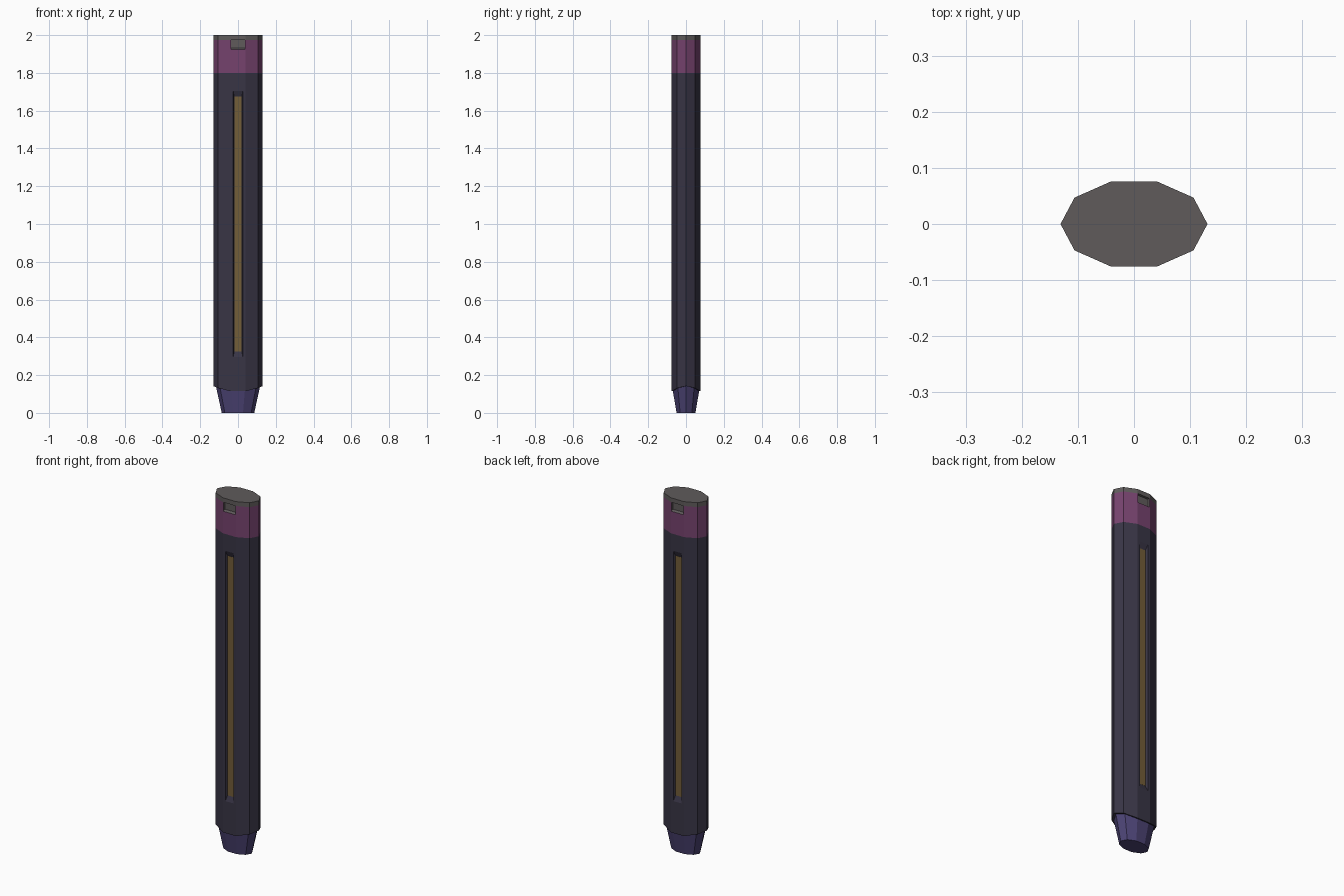
import bpy, bmesh
from math import sin, cos, pi

if "Cube" in bpy.data.objects:
    bpy.data.objects.remove(bpy.data.objects["Cube"])

N = 10
RX, RY = 0.131, 0.08          # ten-sided oval section
FACE_Y = RY * sin(0.4 * pi)   # distance to the flat front and back


def material(name, rgb):
    m = bpy.data.materials.new(name)
    m.diffuse_color = (*rgb, 1)
    m.use_nodes = True
    m.node_tree.nodes["Principled BSDF"].inputs["Base Color"].default_value = m.diffuse_color
    return m


dark = material("dark", (0.04, 0.035, 0.06))
plum = material("plum", (0.18, 0.055, 0.155))
violet = material("violet", (0.07, 0.055, 0.17))
gold = material("gold", (0.17, 0.11, 0.04))
grey = material("dark_grey", (0.115, 0.105, 0.105))


def ring(bm, rx, ry, z):
    """Oval ring; z is a number or a function of the angle."""
    out = []
    for i in range(N):
        a = 2 * pi * i / N
        out.append(bm.verts.new((rx * cos(a), ry * sin(a), z(a) if callable(z) else z)))
    return out


def bridge(bm, lo, hi):
    n = len(lo)
    return [bm.faces.new((lo[i], lo[(i + 1) % n], hi[(i + 1) % n], hi[i])) for i in range(n)]


def recess(bm, face, outer, inner, depth):
    """Sink a pocket into a flat face: outer/inner = (half width, z0, z1)."""
    side = 1 if face.calc_center_median().y > 0 else -1
    loop = list(face.verts)
    cx = sum(v.co.x for v in loop) / 4
    cz = sum(v.co.z for v in loop) / 4
    signs = [(v.co.x > cx, v.co.z > cz) for v in loop]
    bm.faces.remove(face)
    for (w, z0, z1), d in ((outer, 0), (inner, depth)):
        new = [bm.verts.new((w if sx else -w, side * (FACE_Y - d), z1 if sz else z0))
               for sx, sz in signs]
        walls = bridge(bm, loop, new)
        loop = new
    floor = bm.faces.new(loop)
    return walls + [floor]


def finish(bm, name, *mats):
    bmesh.ops.recalc_face_normals(bm, faces=bm.faces)
    me = bpy.data.meshes.new(name)
    bm.to_mesh(me)
    bm.free()
    for m in mats:
        me.materials.append(m)
    ob = bpy.data.objects.new(name, me)
    bpy.context.collection.objects.link(ob)
    return ob


def rim(a):
    return 0.142 - 0.03 * sin(a) ** 2


# Barrel with scalloped lower rim and a long slot front and back
bm = bmesh.new()
neck = ring(bm, 0.112, 0.07, rim)
low = ring(bm, RX, RY, rim)
top = ring(bm, RX, RY, 1.8)
bridge(bm, neck, low)
sides = bridge(bm, low, top)
for i in (2, 7):
    recess(bm, sides[i], (0.026, 0.295, 1.705), (0.02, 0.325, 1.675), 0.012)
finish(bm, "barrel", dark)

# Gold strips lying in the slots
for name, s in (("front_strip", -1), ("back_strip", 1)):
    bm = bmesh.new()
    bmesh.ops.create_cube(bm, size=1)
    for v in bm.verts:
        v.co = (v.co.x * 0.038, s * (FACE_Y - 0.013) + v.co.y * 0.004, 1 + v.co.z * 1.35)
    finish(bm, name, gold)

# Coloured band with a grey notch front and back
bm = bmesh.new()
low = ring(bm, RX, RY, 1.8)
top = ring(bm, RX, RY, 1.975)
sides = bridge(bm, low, top)
for i in (2, 7):
    for f in recess(bm, sides[i], (0.038, 1.925, 1.9749), (0.036, 1.932, 1.974), 0.012):
        f.material_index = 1
finish(bm, "colour_band", plum, grey)

# Flat end cap
bm = bmesh.new()
low = ring(bm, RX, RY, 1.975)
top = ring(bm, RX, RY, 2.0)
bridge(bm, low, top)
bm.faces.new(top)
finish(bm, "end_cap", grey)

# Tapered tip
bm = bmesh.new()
low = ring(bm, 0.086, 0.0525, 0)
top = ring(bm, 0.117, 0.073, rim)
bridge(bm, low, top)
bm.faces.new(low)
finish(bm, "tip", violet)
